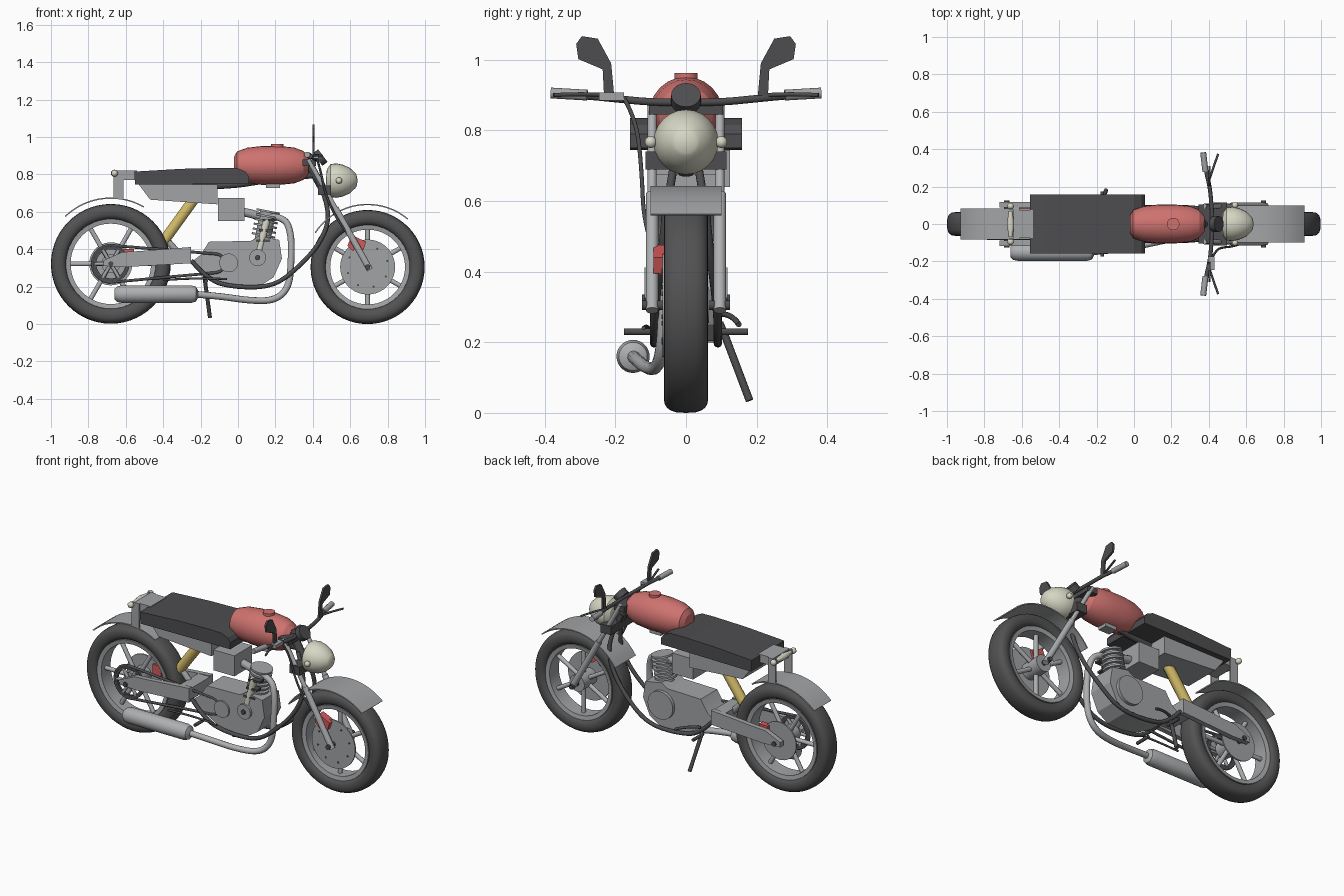
import bpy, bmesh, math
from mathutils import Vector, Matrix

if "Cube" in bpy.data.objects:
    bpy.data.objects.remove(bpy.data.objects["Cube"])

def mat(name, r, g, b):
    m = bpy.data.materials.new(name)
    m.diffuse_color = (r, g, b, 1)
    m.use_nodes = True
    m.node_tree.nodes["Principled BSDF"].inputs["Base Color"].default_value = m.diffuse_color
    return m

RED = mat("tank red", 0.62, 0.17, 0.16)
BRIGHT = mat("caliper red", 0.66, 0.10, 0.10)
GREY = mat("metal grey", 0.36, 0.37, 0.38)
LIGHT = mat("pale steel", 0.42, 0.43, 0.44)
DARK = mat("dark grey", 0.075, 0.075, 0.08)
TYRE = mat("tyre rubber", 0.085, 0.085, 0.088)
CREAM = mat("lamp cream", 0.68, 0.68, 0.56)
GOLD = mat("shock yellow", 0.65, 0.50, 0.14)

def finish(name, bm, m, angle=35):
    bmesh.ops.remove_doubles(bm, verts=bm.verts, dist=1e-5)
    bmesh.ops.recalc_face_normals(bm, faces=bm.faces)
    me = bpy.data.meshes.new(name)
    bm.to_mesh(me)
    bm.free()
    me.materials.append(m)
    if angle:
        me.polygons.foreach_set("use_smooth", [True] * len(me.polygons))
        me.set_sharp_from_angle(angle=math.radians(angle))
    ob = bpy.data.objects.new(name, me)
    bpy.context.collection.objects.link(ob)
    return ob

def prism(name, pts, y0, y1, m):
    """Extrude an (x, z) outline from y0 to y1."""
    bm = bmesh.new()
    f = bm.faces.new([bm.verts.new((x, y0, z)) for x, z in pts])
    g = bmesh.ops.extrude_face_region(bm, geom=[f])["geom"]
    bmesh.ops.translate(bm, vec=(0, y1 - y0, 0), verts=[v for v in g if isinstance(v, bmesh.types.BMVert)])
    return finish(name, bm, m, 20)

def box(name, x0, x1, y0, y1, z0, z1, m):
    return prism(name, [(x0, z0), (x1, z0), (x1, z1), (x0, z1)], y0, y1, m)

def lathe(name, prof, at, axis, m, n=32, closed=False, angle=35):
    """Spin (radius, height) points about an axis through a point."""
    q = Vector((0, 0, 1)).rotation_difference(Vector(axis).normalized())
    bm = bmesh.new()
    rings = [[bm.verts.new(Vector(at) + q @ Vector((r * math.cos(2 * math.pi * i / n),
              r * math.sin(2 * math.pi * i / n), h))) for i in range(n)] for r, h in prof]
    for a in range(len(rings) - (0 if closed else 1)):
        A, B = rings[a], rings[(a + 1) % len(rings)]
        for i in range(n):
            bm.faces.new((A[i], A[(i + 1) % n], B[(i + 1) % n], B[i]))
    return finish(name, bm, m, angle)

def disc(name, at, axis, r, t, m, n=32):
    return lathe(name, [(0, -t / 2), (r, -t / 2), (r, t / 2), (0, t / 2)], at, axis, m, n)

def ball(name, at, r, m):
    bm = bmesh.new()
    bmesh.ops.create_uvsphere(bm, u_segments=12, v_segments=8, radius=r, matrix=Matrix.Translation(at))
    return finish(name, bm, m, 60)

def tube(name, pts, r, m, smooth=True):
    cu = bpy.data.curves.new(name, "CURVE")
    cu.dimensions = "3D"
    cu.bevel_depth, cu.bevel_resolution, cu.use_fill_caps = r, 3, True
    sp = cu.splines.new("NURBS" if smooth and len(pts) > 2 else "POLY")
    sp.points.add(len(pts) - 1)
    for p, c in zip(sp.points, pts):
        p.co = (*c, 1)
    if sp.type == "NURBS":
        sp.use_endpoint_u, sp.order_u, sp.resolution_u = True, 3, 6
    tmp = bpy.data.objects.new(name, cu)
    bpy.context.collection.objects.link(tmp)
    me = bpy.data.meshes.new_from_object(tmp.evaluated_get(bpy.context.evaluated_depsgraph_get()))
    bm = bmesh.new()
    bm.from_mesh(me)
    bpy.data.objects.remove(tmp)
    bpy.data.meshes.remove(me)
    return finish(name, bm, m, 45)

def arc(c, r, a0, a1, n):
    return [(c[0] + r * math.cos(math.radians(a0 + (a1 - a0) * i / n)),
             c[1] + r * math.sin(math.radians(a0 + (a1 - a0) * i / n))) for i in range(n + 1)]

# wheels: tyre, rim, hub, spokes
REAR, FRONT = (-0.68, 0.322), (0.693, 0.305)
Y = (0, 1, 0)
for tag, (cx, cz), R in (("rear", REAR, 0.32), ("front", FRONT, 0.305)):
    sec = []
    for i in range(20):
        c, s = math.cos(math.pi * i / 10), math.sin(math.pi * i / 10)
        sec.append((R - 0.043 + 0.043 * math.copysign(abs(c) ** 0.8, c), 0.063 * math.copysign(abs(s) ** 0.7, s)))
    lathe(tag + "_tyre", sec, (cx, 0, cz), Y, TYRE, 56, True)
    ri = R - 0.105
    lathe(tag + "_rim", [(ri + 0.025, -0.05), (ri + 0.025, 0.05), (ri, 0.045), (ri, -0.045)], (cx, 0, cz), Y, GREY, 48, True)
    disc(tag + "_hub", (cx, 0, cz), Y, 0.05, 0.13, GREY)
    disc(tag + "_axle", (cx, 0, cz), Y, 0.014, 0.25, DARK, 12)
    for k in range(6):
        a = math.radians(60 * k + (0 if tag == "rear" else 30))
        d = Vector((math.cos(a), 0, math.sin(a)))
        o = Vector((cx, 0, cz))
        tube(f"{tag}_spoke_{k + 1}", [o + d * 0.04, o + d * (ri + 0.005)], 0.013, LIGHT)

# brake discs with bolt heads, calipers
disc("front_brake_disc", (FRONT[0], -0.062, FRONT[1]), Y, 0.147, 0.008, GREY, 40)
disc("rear_brake_disc", (REAR[0], 0.066, REAR[1]), Y, 0.115, 0.008, GREY, 40)
for k in range(8):
    a = math.pi * k / 4 + 0.3
    disc(f"disc_bolt_{k + 1}", (FRONT[0] + 0.11 * math.cos(a), -0.066, FRONT[1] + 0.11 * math.sin(a)), Y, 0.006, 0.006, DARK, 8)
prism("front_caliper", [(0.585, 0.42), (0.61, 0.475), (0.685, 0.44), (0.67, 0.395), (0.635, 0.42), (0.615, 0.39)], -0.092, -0.045, BRIGHT)
box("rear_caliper", -0.615, -0.555, 0.05, 0.088, 0.33, 0.40, BRIGHT)

# fenders
for tag, c, r, a0, a1, w in (("rear", REAR, 0.355, 134, 60, 0.083), ("front", FRONT, 0.338, 147, 50, 0.1)):
    prism(tag + "_fender", arc(c, r, a0, a1, 18) + arc(c, r - 0.007, a1, a0, 18), -w, w, GREY)

# sprocket and chain
lathe("rear_sprocket", [(0.1, -0.006), (0.1, 0.006), (0.078, 0.006), (0.078, -0.006)], (REAR[0], -0.078, REAR[1]), Y, DARK, 36, True)
for k in range(6):
    a = math.pi * k / 3
    tube(f"sprocket_arm_{k + 1}", [(REAR[0], -0.076, REAR[1]), (REAR[0] + 0.085 * math.cos(a), -0.076, REAR[1] + 0.085 * math.sin(a))], 0.01, GREY)
loop = arc(REAR, 0.1, 95, 265, 10) + arc((-0.12, 0.325), 0.05, -85, 85, 8)
tube("chain", [(x, -0.078, z) for x, z in loop + loop[:1]], 0.008, DARK, False)

# swing arm and rear shock
for s, tag in ((-1, "right"), (1, "left")):
    prism("swing_arm_" + tag, [(-0.72, 0.31), (-0.72, 0.34), (-0.62, 0.385), (-0.53, 0.39), (-0.25, 0.412), (-0.25, 0.325), (-0.6, 0.305)],
          s * 0.087, s * 0.117, GREY)
box("swing_arm_bridge", -0.33, -0.25, -0.09, 0.09, 0.335, 0.405, GREY)
tube("rear_shock", [(-0.23, 0, 0.675), (-0.40, 0, 0.44)], 0.03, GOLD)
tube("shock_mount", [(-0.39, 0, 0.46), (-0.31, 0, 0.37)], 0.018, GREY)

# engine
case = [(-0.25, 0.33), (-0.2, 0.37), (-0.155, 0.44), (0.07, 0.445), (0.11, 0.47), (0.22, 0.45), (0.235, 0.35),
        (0.19, 0.25), (0.12, 0.205), (0.02, 0.2), (-0.08, 0.22), (-0.18, 0.275)]
prism("crankcase", case, -0.08, 0.08, GREY)
disc("clutch_cover", (0.105, 0.08, 0.34), Y, 0.085, 0.04, GREY)
disc("output_cover", (-0.05, -0.08, 0.327), Y, 0.05, 0.02, GREY)
disc("points_cover", (0.105, -0.08, 0.355), Y, 0.045, 0.03, GREY)
disc("points_cap", (0.105, -0.094, 0.355), Y, 0.014, 0.02, DARK, 12)
up = Vector((0.2, 0, 1)).normalized()
base = Vector((0.125, 0, 0.42))
tube("cylinder", [base, base + up * 0.19], 0.045, GREY)
for k in range(6):
    disc(f"cooling_fin_{k + 1}", base + up * (0.055 + 0.026 * k), up, 0.063, 0.011, GREY, 28)
tube("pushrod_tower", [(0.11, -0.067, 0.38), (0.155, -0.067, 0.56)], 0.02, CREAM)
for k in range(3):
    box(f"tower_clamp_{k + 1}", 0.095 + k * 0.018, 0.17 + k * 0.018, -0.085, -0.045, 0.44 + k * 0.055, 0.452 + k * 0.055, DARK)
box("airbox", -0.107, 0.035, -0.085, 0.085, 0.55, 0.675, GREY)
tube("intake", [(0.02, 0, 0.60), (0.09, 0, 0.59), (0.15, 0, 0.56)], 0.024, GREY)

# exhaust and muffler
tube("exhaust_pipe", [(0.15, -0.02, 0.58), (0.25, -0.03, 0.575), (0.285, -0.05, 0.48), (0.285, -0.06, 0.35), (0.275, -0.065, 0.2),
                      (0.2, -0.08, 0.125), (0.06, -0.11, 0.125), (-0.1, -0.14, 0.15), (-0.24, -0.15, 0.16)], 0.018, LIGHT)
lathe("muffler", [(0, -0.66), (0.028, -0.66), (0.042, -0.645), (0.047, -0.62), (0.047, -0.25), (0.04, -0.225), (0.018, -0.213), (0, -0.213)],
      (0, -0.15, 0.16), (1, 0, 0), LIGHT, 28)

# frame, pegs, pedal, kickstand
for s, tag in ((-1, "right"), (1, "left")):
    tube("frame_cradle_" + tag, [(0.42, s * 0.02, 0.78), (0.5, s * 0.05, 0.62), (0.45, s * 0.07, 0.44), (0.3, s * 0.09, 0.28),
         (0.18, s * 0.09, 0.2), (0, s * 0.09, 0.195), (-0.16, s * 0.09, 0.23), (-0.25, s * 0.09, 0.34)], 0.012, DARK)
    tube("foot_peg_" + tag, [(-0.17, s * 0.08, 0.23), (-0.17, s * 0.175, 0.23)], 0.01, DARK)
tube("frame_spine", [(0.42, 0, 0.80), (0.2, 0, 0.78), (-0.1, 0, 0.73), (-0.5, 0, 0.74)], 0.02, DARK)
tube("kickstand", [(-0.18, 0.095, 0.255), (-0.175, 0.11, 0.22), (-0.15, 0.18, 0.035)], 0.011, DARK, False)
tube("brake_pedal", [(-0.40, -0.105, 0.235), (-0.2, -0.11, 0.25), (-0.06, -0.12, 0.24)], 0.006, DARK)
tube("shift_pedal", [(-0.17, 0.1, 0.28), (-0.1, 0.13, 0.28), (-0.03, 0.15, 0.25)], 0.008, DARK)

# tank, seat, under-seat panel
lathe("fuel_tank", [(0, -0.022), (0.045, -0.022), (0.075, -0.005), (0.095, 0.05), (0.104, 0.13), (0.104, 0.22), (0.096, 0.3),
                    (0.077, 0.35), (0.05, 0.376), (0, 0.38)], (0, 0, 0.848), (1, 0, 0), RED, 24, angle=20)
disc("fuel_cap", (0.21, 0, 0.952), (0, 0, 1), 0.034, 0.02, RED, 14)
box("fuel_tap", 0.15, 0.225, -0.03, 0.03, 0.727, 0.752, GREY)
prism("seat", [(-0.55, 0.745), (-0.555, 0.815), (-0.3, 0.83), (-0.08, 0.835), (0.0, 0.833), (0.04, 0.815), (0.058, 0.79), (0.058, 0.75)],
      -0.158, 0.158, DARK)
prism("under_seat_panel", [(-0.53, 0.745), (-0.47, 0.665), (-0.11, 0.64), (-0.11, 0.745)], -0.1, 0.125, GREY)

# tail bracket and lamps
box("tail_plate", -0.645, -0.54, -0.075, 0.075, 0.77, 0.82, GREY)
for s, tag in ((-1, "right"), (1, "left")):
    box("tail_strut_" + tag, -0.665, -0.612, s * 0.075, s * 0.083, 0.67, 0.82, GREY)
    ball("rear_signal_" + tag, (-0.66, s * 0.095, 0.806), 0.018, CREAM)
    ball("front_signal_" + tag, (0.54, s * 0.1, 0.767), 0.017, CREAM)
lathe("tail_lamp", [(0, -0.07), (0.01, -0.07), (0.02, 0), (0.01, 0.07), (0, 0.07)], (-0.66, 0, 0.806), Y, CREAM, 12)
lathe("headlight", [(0, 0.47), (0.06, 0.475), (0.088, 0.495), (0.092, 0.525), (0.085, 0.56), (0.068, 0.598), (0.04, 0.628), (0.03, 0.634), (0, 0.64)],
      (0, 0, 0.767), (1, 0, 0), CREAM, 24, angle=20)

# forks, clamps, gauge
fork = lambda z: 0.56 + (0.55 - z) / 1.79
for s, tag in ((-1, "right"), (1, "left")):
    tube("fork_tube_" + tag, [(fork(0.88), s * 0.096, 0.88), (fork(0.6), s * 0.096, 0.6)], 0.013, LIGHT)
    tube("fork_leg_" + tag, [(fork(0.62), s * 0.096, 0.62), (fork(0.29), s * 0.096, 0.29)], 0.018, LIGHT)
for tag, z, w, h in (("upper", 0.862, 0.105, 0.017), ("lower", 0.715, 0.115, 0.026)):
    x = fork(z)
    prism(tag + "_fork_clamp", [(x - 0.04, z - h), (x + 0.03, z - h), (x + 0.03, z + h), (x - 0.04, z + h)], -w, w, DARK)
tube("steering_stem", [(fork(0.89) - 0.01, 0, 0.89), (fork(0.68) - 0.01, 0, 0.68)], 0.024, DARK)
disc("gauge", (0.44, 0, 0.89), (0.8, 0, 0.6), 0.042, 0.035, DARK, 24)

# handlebar, grips, levers, mirrors
half = [(0.42, 0, 0.88), (0.415, 0.1, 0.88), (0.405, 0.2, 0.89), (0.385, 0.28, 0.898), (0.37, 0.38, 0.905)]
tube("handlebar", [(x, -y, z) for x, y, z in half[::-1]] + half[1:], 0.011, DARK)
outline = [(0.203, 0.895), (0.232, 0.895), (0.236, 0.973), (0.305, 1.002), (0.311, 1.045), (0.262, 1.072), (0.248, 1.058), (0.212, 0.99)]
outline[5:7] = [(0.295, 1.067), (0.25, 1.07 - 0.01)]
for s, tag in ((-1, "right"), (1, "left")):
    tube("grip_" + tag, [(0.382, s * 0.28, 0.9), (0.37, s * 0.382, 0.906)], 0.016, GREY)
    tube("lever_" + tag, [(0.4, s * 0.23, 0.9), (0.42, s * 0.29, 0.905), (0.45, s * 0.375, 0.9)], 0.006, DARK)
    bm = bmesh.new()
    f = bm.faces.new([bm.verts.new((0.397, s * y, z)) for y, z in outline])
    g = bmesh.ops.extrude_face_region(bm, geom=[f])["geom"]
    bmesh.ops.translate(bm, vec=(0.012, 0, 0), verts=[v for v in g if isinstance(v, bmesh.types.BMVert)])
    finish("mirror_" + tag, bm, DARK, 0)
box("brake_reservoir", 0.395, 0.43, -0.247, -0.175, 0.885, 0.907, GREY)
tube("brake_hose", [(0.42, -0.175, 0.89), (0.44, -0.14, 0.83), (0.47, -0.125, 0.68), (0.54, -0.12, 0.54), (0.61, -0.09, 0.45)], 0.006, DARK)
